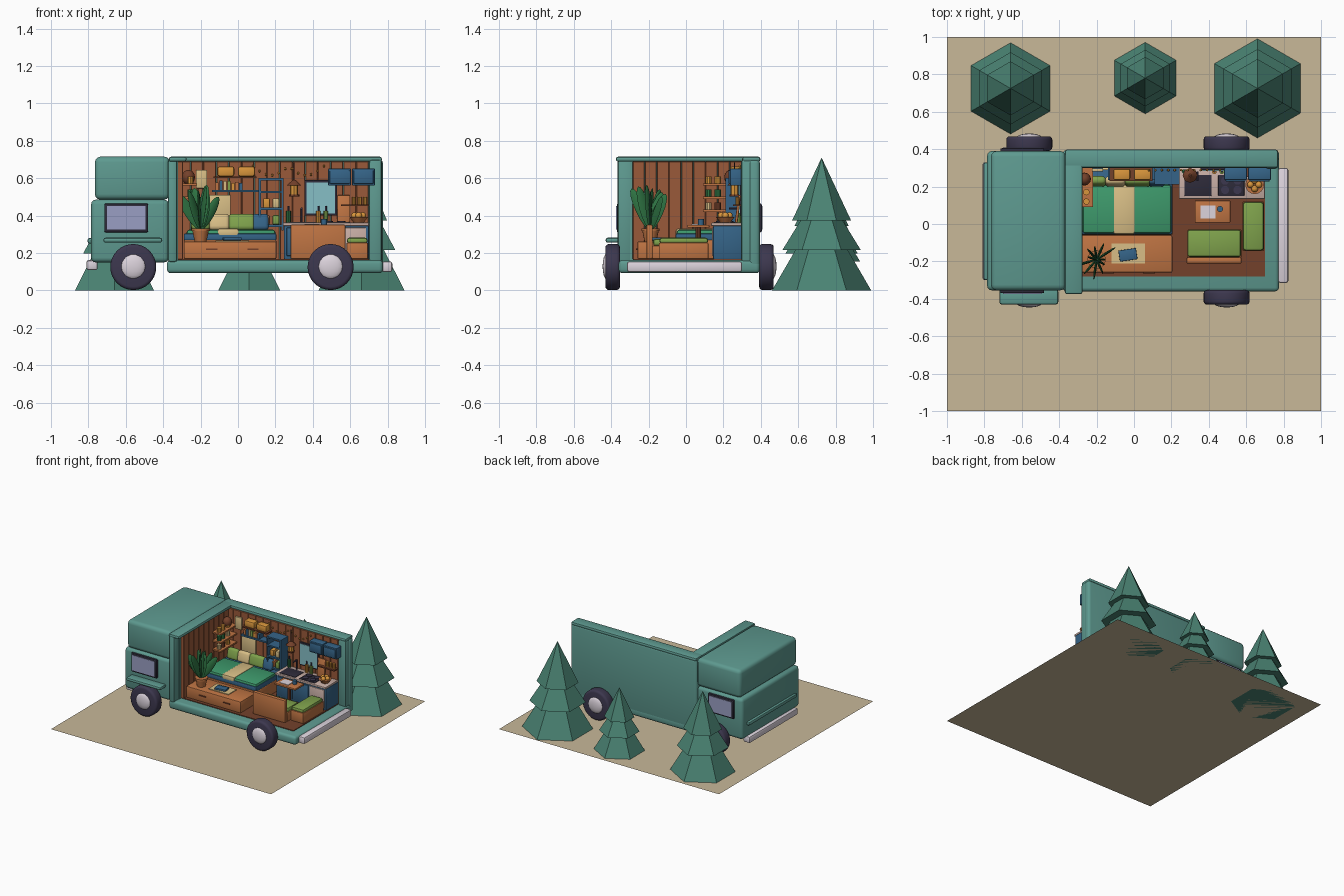
import bpy, bmesh, math, random
from mathutils import Matrix, Vector

if "Cube" in bpy.data.objects:
    bpy.data.objects.remove(bpy.data.objects["Cube"])

random.seed(4)
mats = {}
PAL = dict(teal='5E9A90', dark='3C374E', pale='DCD3DC', wood='9A5A3A', floor='74412B', orange='BF7443',
           green='3E9A6C', lime='7FA24C', blue='356488', sky='86BFC6', lilac='9A9FC4', cream='D8BE86',
           leaf='2F7544', sand='C8B899', fir='4A8373', black='2E2B3A', counter='C9AFA6', gold='D9963C')


def mat(c):
    if c not in mats:
        m = bpy.data.materials.new(c)
        rgb = [int(PAL[c][i:i + 2], 16) / 255 for i in (0, 2, 4)]
        m.diffuse_color = [((v + 0.055) / 1.055) ** 2.4 for v in rgb] + [1]
        m.use_nodes = True
        m.node_tree.nodes["Principled BSDF"].inputs["Base Color"].default_value = m.diffuse_color
        mats[c] = m
    return mats[c]


def part(name, bm, c, smooth=True):
    me = bpy.data.meshes.new(name)
    bmesh.ops.recalc_face_normals(bm, faces=bm.faces)
    for f in bm.faces:
        f.smooth = smooth
    bm.to_mesh(me)
    bm.free()
    if smooth:
        me.set_sharp_from_angle(angle=math.radians(35))
    me.materials.append(mat(c))
    o = bpy.data.objects.new(name, me)
    bpy.context.collection.objects.link(o)
    return o


def box(name, x, y, z, c, bevel=0.0, rot=None, seg=2):
    bm = bmesh.new()
    size = Vector((x[1] - x[0], y[1] - y[0], z[1] - z[0]))
    bmesh.ops.create_cube(bm, size=1, matrix=Matrix.Diagonal((*size, 1)))
    if bevel:
        bmesh.ops.bevel(bm, geom=bm.edges[:], offset=bevel, segments=seg, profile=0.5, affect='EDGES')
    mid = Vector((sum(x) / 2, sum(y) / 2, sum(z) / 2))
    bm.transform(Matrix.Translation(mid) @ (rot.to_4x4() if rot else Matrix()))
    return part(name, bm, c)


def cyl(name, p, r, h, c, axis='Z', r2=None, n=16, bevel=0.0):
    bm = bmesh.new()
    bmesh.ops.create_cone(bm, cap_ends=True, segments=n, radius1=r, radius2=r if r2 is None else r2, depth=h)
    if bevel:
        rim = [e for e in bm.edges if abs(e.verts[0].co.z - e.verts[1].co.z) < 1e-5]
        bmesh.ops.bevel(bm, geom=rim, offset=bevel, segments=3, profile=0.5, affect='EDGES')
    turn = {'Z': Matrix(), 'Y': Matrix.Rotation(math.pi / 2, 4, 'X'), 'X': Matrix.Rotation(math.pi / 2, 4, 'Y')}
    bm.transform(Matrix.Translation(p) @ turn[axis])
    return part(name, bm, c)


def ball(name, p, s, c, rot=None, n=12):
    bm = bmesh.new()
    bmesh.ops.create_uvsphere(bm, u_segments=n, v_segments=8, radius=1)
    bm.transform(Matrix.Translation(p) @ (rot.to_4x4() if rot else Matrix()) @ Matrix.Diagonal((*s, 1)))
    return part(name, bm, c)


# sand patch
bm = bmesh.new()
bmesh.ops.create_grid(bm, x_segments=1, y_segments=1, size=1)
part('sand_patch', bm, 'sand', False)

# faceted fir trees with three tiers
for i, (x, y, k) in enumerate([(-0.66, 0.725, 0.92), (0.06, 0.78, 0.72), (0.66, 0.725, 1.0)]):
    bm = bmesh.new()
    for z0, z1, r0, r1 in [(0, 0.25, 0.265, 0.12), (0.215, 0.41, 0.21, 0.09), (0.375, 0.71, 0.157, 0)]:
        m = Matrix.Translation((x, y, (z0 + z1) / 2 * k)) @ Matrix.Rotation(math.pi / 6 * 3, 4, 'Z')
        # vertices point along +y and -y
        t = bmesh.ops.create_cone(bm, cap_ends=True, segments=6, radius1=r0 * k, radius2=r1 * k, depth=(z1 - z0) * k)
        a = max(t['verts'], key=lambda v: v.co.xy.length).co
        spin = Matrix.Rotation(math.pi / 2 - math.atan2(a.y, a.x), 4, 'Z')
        bmesh.ops.transform(bm, matrix=Matrix.Translation(m.translation) @ spin, verts=t['verts'])
    part(f'fir_tree_{i}', bm, 'fir', False)

# cab
box('cab_lower', (-0.785, -0.37), (-0.355, 0.39), (0.15, 0.485), 'teal', 0.025, seg=3)
box('cab_upper', (-0.765, -0.365), (-0.355, 0.39), (0.485, 0.715), 'teal', 0.03, seg=3)
box('cab_nose_strip', (-0.805, -0.77), (-0.30, 0.33), (0.25, 0.28), 'teal', 0.012)
box('front_fender', (-0.72, -0.405), (-0.43, -0.35), (0.255, 0.282), 'teal', 0.012)
for s, y in (('front', -0.358), ('back', 0.393)):
    d = -1 if s == 'front' else 1
    box(f'{s}_window_frame', (-0.715, -0.48), (y - 0.012, y + 0.012), (0.31, 0.465), 'black', 0.008)
    box(f'{s}_window_pane', (-0.70, -0.495), (y + d * 0.006 - 0.01, y + d * 0.006 + 0.01), (0.325, 0.45), 'lilac')
box('front_bumper', (-0.81, -0.75), (-0.30, 0.33), (0.108, 0.162), 'pale', 0.012)
box('rear_bumper', (0.77, 0.825), (-0.315, 0.30), (0.098, 0.155), 'pale', 0.012)

# wheels
for x in (-0.56, 0.495):
    for y, d in ((-0.392, -1), (0.43, 1)):
        cyl('tyre', (x, y, 0.125), 0.123, 0.078, 'dark', 'Y', n=32, bevel=0.018)
        ball('hub', (x, y + d * 0.032, 0.128), (0.068, 0.022, 0.068), 'pale', n=20)

# open living body: chassis, walls, rails and posts
box('chassis', (-0.38, 0.775), (-0.36, 0.395), (0.092, 0.162), 'teal', 0.02, seg=3)
box('back_wall', (-0.37, 0.775), (0.335, 0.395), (0.11, 0.70), 'teal', 0.02, seg=3)
box('roof_rail_back', (-0.37, 0.77), (0.30, 0.398), (0.688, 0.715), 'teal', 0.012)
box('roof_rail_cab', (-0.37, -0.275), (-0.375, 0.35), (0.688, 0.715), 'teal', 0.012)
box('cab_post', (-0.375, -0.325), (-0.365, -0.28), (0.15, 0.70), 'teal', 0.015)
box('rear_post', (0.70, 0.77), (0.295, 0.39), (0.15, 0.70), 'teal', 0.015)
box('bulkhead', (-0.37, -0.32), (-0.30, 0.34), (0.15, 0.69), 'teal')
box('floor', (-0.32, 0.70), (-0.28, 0.31), (0.15, 0.168), 'floor')
for i in range(15):
    x = -0.32 + i * 0.068
    box('back_plank', (x, x + 0.0665), (0.30, 0.34), (0.165, 0.69), 'wood', 0.003, seg=1)
for i in range(9):
    y = -0.285 + i * 0.065
    box('side_plank', (-0.325, -0.295), (y, y + 0.0635), (0.165, 0.69), 'wood', 0.003, seg=1)

# bed and bench
box('bed_base', (-0.29, 0.205), (-0.06, 0.30), (0.168, 0.27), 'orange', 0.006)
box('bed_frame', (-0.29, 0.205), (-0.055, 0.30), (0.265, 0.305), 'blue', 0.008)
box('mattress', (-0.275, 0.20), (-0.05, 0.21), (0.29, 0.325), 'green', 0.015)
box('blanket', (-0.11, 0.005), (-0.055, 0.212), (0.285, 0.331), 'cream', 0.012)
box('bench', (-0.29, 0.205), (-0.26, -0.06), (0.168, 0.262), 'orange', 0.008)
for x in (-0.14, 0.08):
    box('drawer_handle', (x - 0.03, x + 0.03), (-0.268, -0.258), (0.215, 0.223), 'floor')
box('bench_mat', (-0.12, 0.06), (-0.21, -0.105), (0.262, 0.268), 'cream')
box('book', (-0.08, 0.015), (-0.195, -0.135), (0.268, 0.283), 'blue', 0.003, Matrix.Rotation(0.15, 3, 'Z'))
for x, w, c in ((-0.20, 0.05, 'lime'), (-0.10, 0.055, 'cream'), (0.02, 0.07, 'lime'), (0.12, 0.045, 'blue')):
    box('pillow', (x - w, x + w), (0.205, 0.25), (0.32, 0.41), c, 0.02, Matrix.Rotation(-0.25, 3, 'X'), 3)
box('bed_window_blind', (-0.17, -0.04), (0.288, 0.30), (0.36, 0.51), 'cream', 0.004)

# potted plant
cyl('plant_pot', (-0.20, -0.19, 0.295), 0.032, 0.066, 'orange', r2=0.046)
cyl('plant_pot_rim', (-0.20, -0.19, 0.325), 0.049, 0.014, 'orange')
for i in range(11):
    a, tilt = i * 2 * math.pi / 11 * 4, 0.16 + 0.42 * (i % 4) / 3
    rot = Matrix.Rotation(a, 3, 'Z') @ Matrix.Rotation(tilt, 3, 'Y')
    h = 0.105 + 0.008 * (i % 3)
    ball('plant_leaf', Vector((-0.20, -0.19, 0.325)) + rot @ Vector((0, 0, h)), (0.03, 0.007, h), 'leaf', rot, 8)

# corner shelves on the bulkhead
for z in (0.42, 0.49, 0.56):
    box('corner_shelf', (-0.295, -0.22), (0.09, 0.30), (z, z + 0.012), 'orange')
    for y in (0.12, 0.17, 0.23):
        cyl('shelf_jar', (-0.255, y, z + 0.03), 0.017, 0.038, random.choice(['gold', 'cream', 'floor', 'leaf']), n=10)
ball('basket', (-0.265, 0.24, 0.605), (0.035, 0.035, 0.04), 'floor')

# wall shelf, hanging cloth and roof boxes
box('wall_shelf', (-0.14, 0.11), (0.235, 0.30), (0.525, 0.538), 'blue')
for i in range(7):
    x = -0.12 + i * 0.021
    box('shelf_book', (x, x + 0.017), (0.245, 0.295), (0.538, 0.57 + 0.02 * random.random()),
        ('orange', 'blue', 'cream', 'lime', 'gold')[i % 5])
box('hanging_cloth', (-0.225, -0.165), (0.28, 0.298), (0.545, 0.645), 'cream', 0.005)
box('roof_shelf', (-0.13, 0.10), (0.23, 0.30), (0.60, 0.61), 'floor')
for x in (-0.065, 0.045):
    box('storage_box', (x - 0.045, x + 0.045), (0.235, 0.295), (0.61, 0.662), 'gold', 0.01)

# open blue cupboard
for x in (0.11, 0.232):
    box('cupboard_side', (x, x + 0.012), (0.21, 0.30), (0.32, 0.60), 'blue')
for z in (0.34, 0.43, 0.52, 0.588):
    box('cupboard_shelf', (0.115, 0.24), (0.21, 0.30), (z, z + 0.012), 'blue')
for i, z in enumerate((0.352, 0.442, 0.352, 0.442)):
    box('cupboard_item', (0.135 + i // 2 * 0.05, 0.17 + i // 2 * 0.05), (0.22, 0.28), (z, z + 0.05),
        ('orange', 'gold', 'lime', 'cream')[i], 0.006)

# kitchen
box('kitchen_cabinet', (0.245, 0.70), (0.145, 0.30), (0.168, 0.345), 'blue', 0.004)
for i in range(3):
    x = 0.26 + i * 0.145
    box('cabinet_door', (x, x + 0.135), (0.138, 0.148), (0.185, 0.335), 'blue' if i < 2 else 'counter', 0.003)
box('worktop', (0.24, 0.70), (0.135, 0.30), (0.345, 0.362), 'counter', 0.004)
box('sink', (0.27, 0.415), (0.15, 0.262), (0.355, 0.366), 'black', 0.003)
box('hob', (0.45, 0.59), (0.15, 0.262), (0.355, 0.367), 'black', 0.003)
for x in (0.487, 0.553):
    for y in (0.182, 0.232):
        cyl('burner', (x, y, 0.369), 0.022, 0.006, 'dark', n=14)
cyl('tap_stem', (0.34, 0.275, 0.40), 0.006, 0.08, 'dark', n=8)
cyl('tap_spout', (0.34, 0.255, 0.438), 0.006, 0.05, 'dark', 'Y', n=8)
cyl('fruit_bowl', (0.645, 0.21, 0.378), 0.028, 0.03, 'orange', r2=0.05)
for a in range(4):
    ball('fruit', (0.645 + 0.022 * math.cos(a * 1.57), 0.21 + 0.022 * math.sin(a * 1.57), 0.40), (0.018,) * 3, 'gold')
for i, x in enumerate((0.27, 0.43, 0.47)):
    cyl('bottle', (x, 0.28, 0.39), 0.013, 0.07, ('leaf', 'gold', 'lime')[i], n=10)
    cyl('bottle_neck', (x, 0.28, 0.435), 0.006, 0.03, 'dark', n=8)
box('kitchen_window_frame', (0.355, 0.53), (0.288, 0.302), (0.40, 0.59), 'black', 0.004)
box('kitchen_window_pane', (0.367, 0.518), (0.284, 0.30), (0.412, 0.578), 'sky')
box('chopping_board', (0.53, 0.60), (0.27, 0.285), (0.362, 0.51), 'orange', 0.006, Matrix.Rotation(-0.12, 3, 'X'))
box('spice_shelf', (0.55, 0.70), (0.25, 0.30), (0.45, 0.46), 'floor')
for x in (0.62, 0.65, 0.68):
    cyl('spice_jar', (x, 0.275, 0.48), 0.011, 0.04, 'gold', n=10)
for x in (0.482, 0.61):
    box('overhead_cabinet', (x, x + 0.122), (0.235, 0.30), (0.56, 0.652), 'blue', 0.006)
    box('overhead_door', (x + 0.008, x + 0.114), (0.226, 0.237), (0.57, 0.642), 'blue', 0.004)

# lantern and string lights
cyl('lantern_cord', (0.30, 0.26, 0.635), 0.003, 0.10, 'black', n=6)
cyl('lantern_cap', (0.30, 0.26, 0.575), 0.04, 0.03, 'floor', r2=0.008, n=8)
cyl('lantern_glass', (0.30, 0.26, 0.535), 0.022, 0.05, 'gold', n=8)
cyl('lantern_base', (0.30, 0.26, 0.507), 0.028, 0.01, 'floor', n=8)
for i in range(12):
    t = i / 11
    ball('string_light', (0.08 + 0.38 * t, 0.288, 0.665 - 0.05 * math.sin(math.pi * (2 * t % 1))), (0.007,) * 3, 'gold', n=6)

# dining corner: seats with cushions and a table
box('seat_back', (0.28, 0.575), (-0.212, -0.178), (0.168, 0.352), 'orange', 0.008)
box('seat_base', (0.285, 0.575), (-0.18, -0.03), (0.168, 0.24), 'orange', 0.006)
box('seat_cushion', (0.285, 0.572), (-0.176, -0.03), (0.238, 0.275), 'lime', 0.014)
box('rear_seat_base', (0.58, 0.695), (-0.145, 0.12), (0.168, 0.255), 'orange', 0.006)
box('rear_seat_cushion', (0.582, 0.693), (-0.142, 0.118), (0.25, 0.282), 'lime', 0.014)
box('table_top', (0.325, 0.515), (0.008, 0.125), (0.335, 0.35), 'orange', 0.004)
cyl('table_leg', (0.42, 0.066, 0.25), 0.014, 0.17, 'floor', n=10)
box('table_paper', (0.355, 0.435), (0.03, 0.10), (0.35, 0.354), 'pale')
cyl('cup', (0.46, 0.08, 0.365), 0.016, 0.032, 'blue', n=12)
